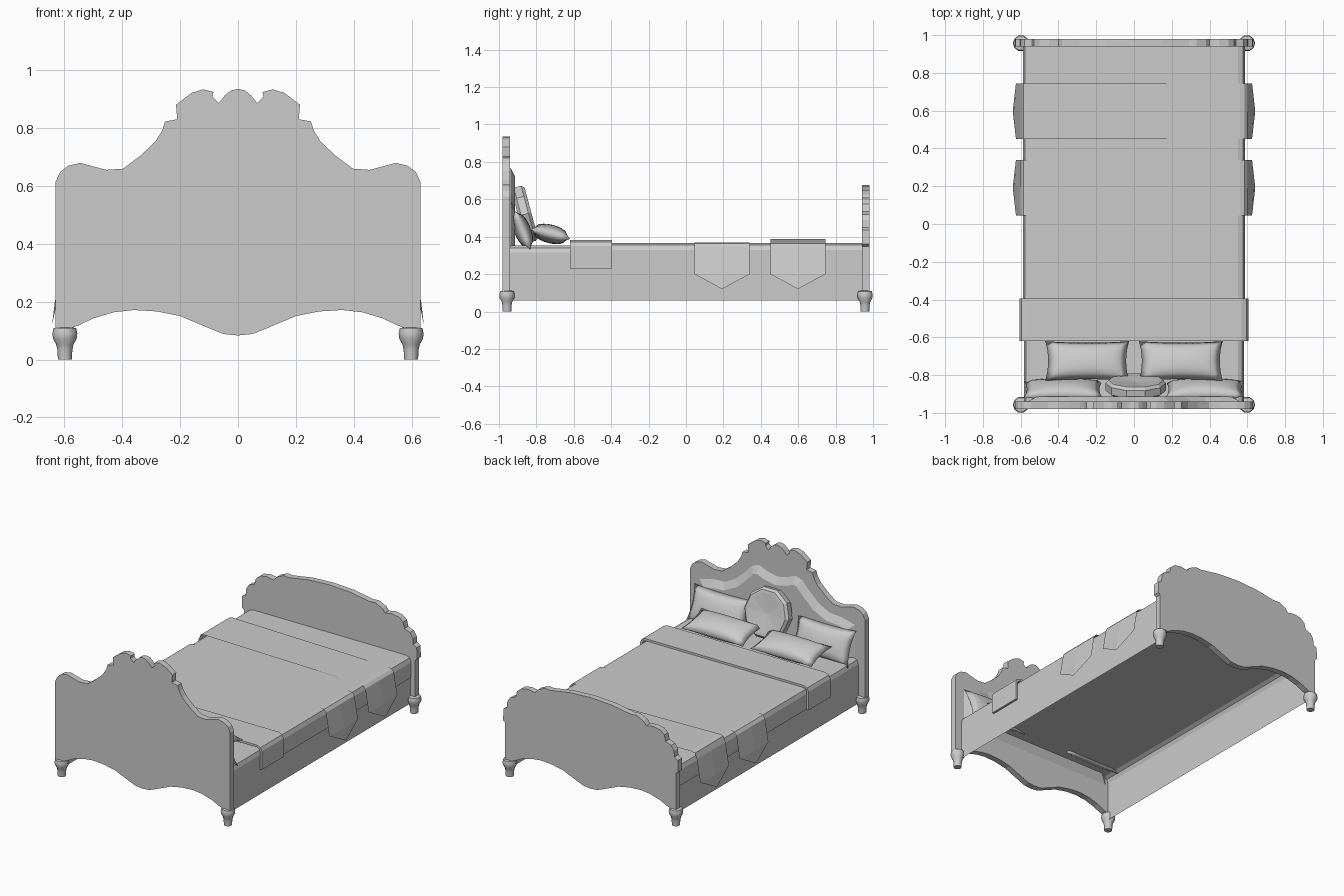
import bpy, bmesh, math
from mathutils import Matrix, Vector

cube = bpy.data.objects.get("Cube")
if cube:
    bpy.data.objects.remove(cube)

grey = bpy.data.materials.new("plain_grey")
grey.use_nodes = True
grey.diffuse_color = (0.6, 0.6, 0.6, 1)
grey.node_tree.nodes["Principled BSDF"].inputs["Base Color"].default_value = grey.diffuse_color


def finish(name, bm, matrix=None, smooth=False, weld=True):
    if weld:
        bmesh.ops.remove_doubles(bm, verts=bm.verts, dist=0.0005)
    bmesh.ops.recalc_face_normals(bm, faces=bm.faces)
    if matrix:
        bm.transform(matrix)
    mesh = bpy.data.meshes.new(name)
    bm.to_mesh(mesh)
    bm.free()
    mesh.materials.append(grey)
    if smooth:
        mesh.shade_smooth()
    ob = bpy.data.objects.new(name, mesh)
    bpy.context.collection.objects.link(ob)
    return ob


def mirrored(half):
    """Closed outline from right-half points that start and end on x = 0."""
    return half + [(-x, z) for x, z in half[-2:0:-1]]


def board(name, half, y, depth):
    bm = bmesh.new()
    face = bm.faces.new([bm.verts.new((x, y, z)) for x, z in mirrored(half)])
    out = bmesh.ops.extrude_face_region(bm, geom=[face])
    moved = [v for v in out["geom"] if isinstance(v, bmesh.types.BMVert)]
    bmesh.ops.translate(bm, verts=moved, vec=(0, depth, 0))
    return finish(name, bm)


def sheet(name, half, y0, y1):
    """Open shell: a half cross-section mirrored in x and run along y."""
    section = half + [(-x, z) for x, z in reversed(half)]
    bm = bmesh.new()
    rows = [[bm.verts.new((x, y, z)) for x, z in section] for y in (y0, y1)]
    for i in range(len(section) - 1):
        bm.faces.new((rows[0][i], rows[0][i + 1], rows[1][i + 1], rows[1][i]))
    return finish(name, bm)


def lathe(name, profile, sides, matrix, smooth):
    bm = bmesh.new()
    verts = [bm.verts.new((r, 0, z)) for r, z in profile]
    edges = [bm.edges.new(pair) for pair in zip(verts, verts[1:])]
    bmesh.ops.spin(bm, geom=verts + edges, cent=(0, 0, 0), axis=(0, 0, 1),
                   angle=math.tau, steps=sides)
    return finish(name, bm, matrix, smooth)


def pillow(name, place, tilt, w, h, t):
    bm = bmesh.new()
    for side in (1, -1):
        grid = bmesh.ops.create_grid(bm, x_segments=12, y_segments=8, size=1)
        for v in grid["verts"]:
            u, k = v.co.x, v.co.y
            puff = max(0, (1 - u * u) * (1 - k * k)) ** 0.45
            v.co = (w * u * (1 - 0.07 * (1 - k * k)),
                    h * k * (1 - 0.08 * (1 - u * u)), side * t * puff)
    return finish(name, bm, Matrix.Translation(place) @ Matrix.Rotation(tilt, 4, "X"), True)


def throw(name, y, half, z_right, z_left):
    """Cloth strip over the bed with a pointed end hanging on each side."""
    bm = bmesh.new()
    stations = [(0.625, 0.2), (0.6, 0.345), (0.585, z_right - 0.006), (0.56, z_right),
                (-0.56, z_left), (-0.585, z_left - 0.006), (-0.6, 0.345), (-0.625, 0.2)]
    rows = [[bm.verts.new((x, y + s * half, z)) for s in (-1, 0, 1)] for x, z in stations]
    for a, b in zip(rows, rows[1:]):
        for i in (0, 1):
            bm.faces.new((a[i], a[i + 1], b[i + 1], b[i]))
    for row, x in ((rows[0], 0.642), (rows[-1], -0.642)):
        row[1].co.x *= 1.012
        tip = bm.verts.new((x, y, 0.12))
        for i in (0, 1):
            bm.faces.new((row[i], row[i + 1], tip))
    return finish(name, bm)


# Scalloped lower edge shared by both end boards
apron = [(0.6, 0.1), (0.55, 0.118), (0.5, 0.142), (0.43, 0.163), (0.36, 0.171),
         (0.28, 0.166), (0.2, 0.15), (0.1, 0.108), (0.05, 0.088), (0, 0.083)]

# Headboard with carved crest
crest = [(0, 0.935), (0.025, 0.929), (0.045, 0.912), (0.066, 0.886), (0.088, 0.907),
         (0.085, 0.924), (0.12, 0.933), (0.16, 0.921), (0.214, 0.88), (0.21, 0.83),
         (0.252, 0.822), (0.262, 0.79), (0.286, 0.752), (0.338, 0.703), (0.397, 0.659),
         (0.455, 0.655), (0.5, 0.667), (0.545, 0.679), (0.586, 0.669), (0.614, 0.648),
         (0.63, 0.614), (0.63, 0.1)]
board("headboard", crest + apron, -0.98, 0.04)

# Footboard with low arch and stepped shoulders
arch = [(0, 0.676), (0.15, 0.668), (0.29, 0.645), (0.33, 0.648), (0.38, 0.625), (0.4, 0.6),
        (0.45, 0.609), (0.5, 0.6), (0.53, 0.575), (0.54, 0.535), (0.58, 0.52), (0.6, 0.49),
        (0.603, 0.45), (0.628, 0.435), (0.63, 0.36), (0.615, 0.348), (0.615, 0.1)]
board("footboard", arch + apron, 0.94, 0.04)

# Raised panel on the inner face of the headboard
panel = [(0, 0.73), (0.07, 0.745), (0.13, 0.77), (0.18, 0.755), (0.23, 0.7), (0.3, 0.635),
         (0.38, 0.595), (0.46, 0.59), (0.56, 0.565), (0.56, 0.3), (0, 0.3)]
bm = bmesh.new()
face = bm.faces.new([bm.verts.new((x, -0.939, z)) for x, z in reversed(mirrored(panel))])
face.normal_update()
if face.normal.y < 0:
    face.normal_flip()
bmesh.ops.inset_region(bm, faces=[face], thickness=0.045, depth=0.025,
                       use_boundary=True, use_even_offset=True)
finish("headboard_panel", bm)

# Bed base, blanket and turned-down fold
sheet("bed_base", [(0.582, 0.06), (0.582, 0.315), (0.572, 0.34), (0.55, 0.352)], -0.94, 0.94)
sheet("blanket", [(0.588, 0.23), (0.588, 0.33), (0.577, 0.356), (0.55, 0.366)], -0.42, 0.94)
fold = sheet("blanket_fold", [(0.606, 0.23), (0.606, 0.35), (0.595, 0.372), (0.57, 0.382)],
             -0.62, -0.395)
solid = fold.modifiers.new("thickness", "SOLIDIFY")
solid.thickness = 0.014
solid.offset = -1

# Throws
throw("middle_throw", 0.193, 0.147, 0.369, 0.369)
throw("foot_throw", 0.598, 0.147, 0.367, 0.387)

# Turned legs
leg = [(0, 0), (0.024, 0), (0.026, 0.035), (0.03, 0.052), (0.041, 0.072), (0.043, 0.09),
       (0.039, 0.108), (0.02, 0.112), (0, 0.112)]
for x, side in ((0.598, "left"), (-0.598, "right")):
    for y, end in ((-0.957, "head"), (0.957, "foot")):
        ob = lathe(f"{end}_leg_{side}", leg, 10, Matrix.Translation((x, y, 0)), False)
        ob.data.shade_smooth()
        ob.data.set_sharp_from_angle(angle=math.radians(40))

# Pillows in two rows
for s, side in ((1, "left"), (-1, "right")):
    pillow(f"back_pillow_{side}", (s * 0.375, -0.875, 0.435), math.radians(-68), 0.207, 0.112, 0.045)
    pillow(f"front_pillow_{side}", (s * 0.248, -0.725, 0.415), math.radians(-14), 0.222, 0.108, 0.05)

# Round cushion
disc = [(0, 0.024), (0.125, 0.036), (0.145, 0.036), (0.16, 0.02), (0.16, -0.02),
        (0.14, -0.036), (0, -0.03)]
lathe("round_cushion", disc, 10, Matrix.Translation((0.01, -0.862, 0.52))
      @ Matrix.Rotation(math.radians(-75), 4, "X"), False)
